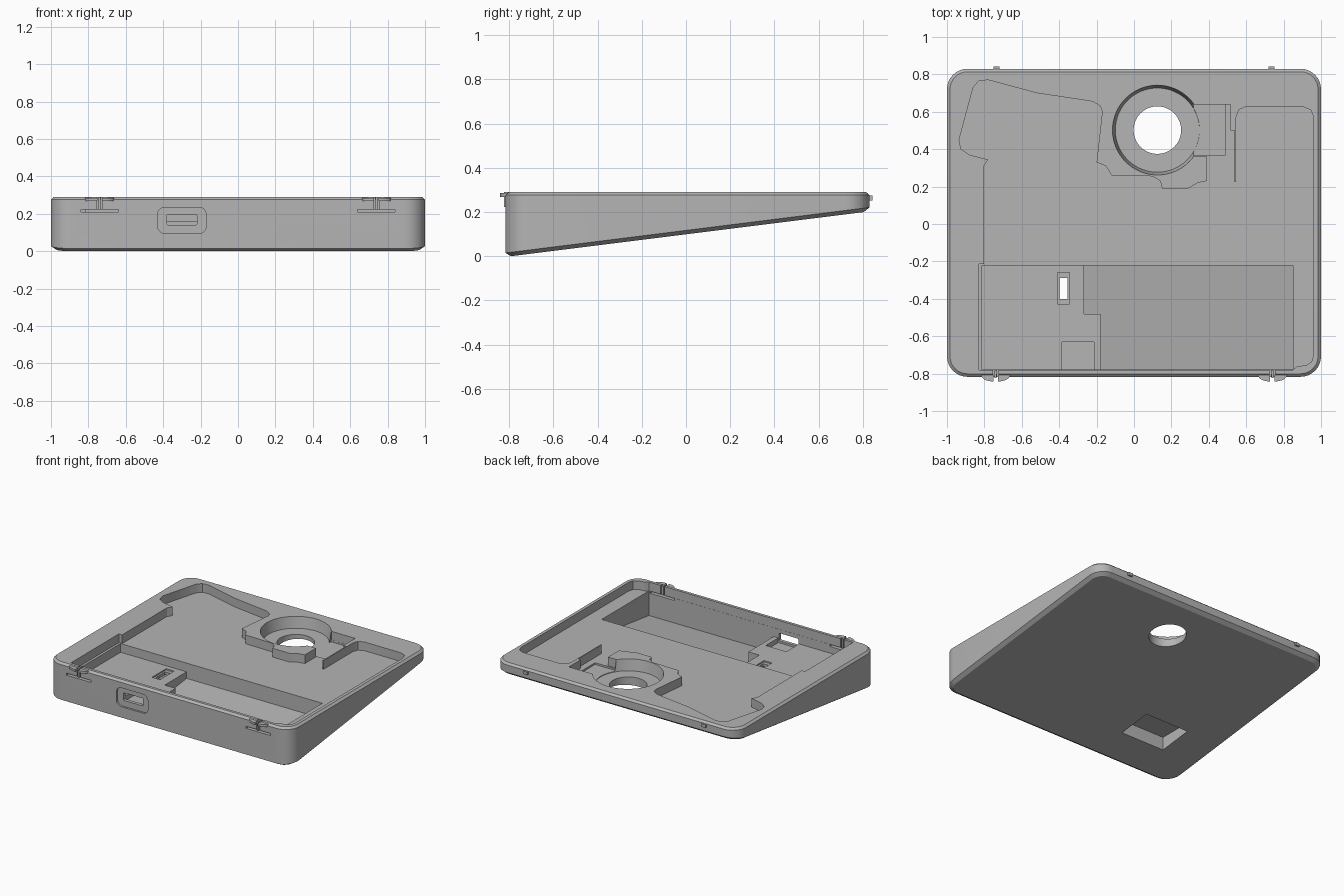
import bpy, bmesh, math

cube = bpy.data.objects.get("Cube")
if cube:
    bpy.data.objects.remove(cube, do_unlink=True)

grey = bpy.data.materials.new("matte_grey")
grey.use_nodes = True
GREY = (0.46, 0.46, 0.46, 1)
grey.diffuse_color = GREY
grey.node_tree.nodes["Principled BSDF"].inputs["Base Color"].default_value = GREY

TOP, FLOOR, ABOVE = 0.29, 0.225, 0.4


def underside(y):
    """Height of the sloping underside."""
    return 0.125 * (y + 0.79)


def loft(name, loops):
    """Closed solid through matching loops of 3D points."""
    bm = bmesh.new()
    rings = [[bm.verts.new(p) for p in loop] for loop in loops]
    n = len(rings[0])
    bm.faces.new(rings[0][::-1])
    bm.faces.new(rings[-1])
    for a, b in zip(rings, rings[1:]):
        for i in range(n):
            j = (i + 1) % n
            bm.faces.new((a[i], a[j], b[j], b[i]))
    bmesh.ops.recalc_face_normals(bm, faces=bm.faces)
    mesh = bpy.data.meshes.new(name)
    bm.to_mesh(mesh)
    bm.free()
    mesh.materials.append(grey)
    ob = bpy.data.objects.new(name, mesh)
    bpy.context.collection.objects.link(ob)
    return ob


def prism(name, pts, low, high):
    """Extrude a plan outline; low may be a function of y."""
    f = low if callable(low) else (lambda y: low)
    return loft(name, [[(x, y, f(y)) for x, y in pts], [(x, y, high) for x, y in pts]])


def rect(x0, x1, y0, y1):
    return [(x0, y0), (x1, y0), (x1, y1), (x0, y1)]


def rounded(x0, x1, y0, y1, r, steps=8):
    pts = []
    corners = [(x1 - r, y1 - r), (x0 + r, y1 - r), (x0 + r, y0 + r), (x1 - r, y0 + r)]
    for k, (cx, cy) in enumerate(corners):
        for i in range(steps + 1):
            a = math.pi / 2 * (k + i / steps)
            pts.append((cx + r * math.cos(a), cy + r * math.sin(a)))
    return pts


def circle(cx, cy, r, n=64):
    return [(cx + r * math.cos(2 * math.pi * i / n), cy + r * math.sin(2 * math.pi * i / n))
            for i in range(n)]


def cut(target, cutter):
    mod = target.modifiers.new("cut", 'BOOLEAN')
    mod.operation = 'DIFFERENCE'
    mod.solver = 'EXACT'
    mod.object = cutter
    bpy.context.view_layer.objects.active = target
    bpy.ops.object.modifier_apply(modifier=mod.name)
    bpy.data.objects.remove(cutter, do_unlink=True)


# Wedge body with chamfered rims
def body_loop(inset, height):
    pts = rounded(-1 + inset, 1 - inset, -0.817 + inset, 0.83 - inset, 0.11 - inset)
    return [(x, y, height(y)) for x, y in pts]


body = loft("wedge_tray", [
    body_loop(0.027, underside),
    body_loop(0, lambda y: underside(y) + 0.018),
    body_loop(0, lambda y: TOP - 0.014),
    body_loop(0.016, lambda y: TOP),
])

# Main pocket, with the raised land around the round seat left standing
pocket = [
    (-0.83, -0.78), (0.85, -0.78), (0.87, -0.762), (0.92, -0.755), (0.95, -0.735), (0.96, -0.7),
    (0.96, 0.57), (0.945, 0.61), (0.9, 0.628), (0.6, 0.628), (0.56, 0.61), (0.546, 0.57),
    (0.546, 0.225), (0.538, 0.225), (0.538, 0.5), (0.517, 0.5), (0.517, 0.64), (0.32, 0.64),
    (0.32, 0.36), (0.39, 0.36), (0.39, 0.23), (0.34, 0.22), (0.29, 0.19), (0.15, 0.19),
    (0.14, 0.23), (0.1, 0.255), (-0.12, 0.26), (-0.15, 0.31), (-0.2, 0.33), (-0.17, 0.6),
    (-0.18, 0.63), (-0.22, 0.655), (-0.52, 0.7), (-0.78, 0.77), (-0.83, 0.765), (-0.86, 0.73),
    (-0.935, 0.45), (-0.925, 0.4), (-0.88, 0.37), (-0.78, 0.345), (-0.803, 0.31),
    (-0.803, -0.215), (-0.83, -0.215),
]
cut(body, prism("pocket_cutter", pocket, FLOOR, ABOVE))

# Deep front bay around the raised connector shelf
bay = [(-0.178, -0.779), (0.85, -0.779), (0.85, -0.222), (-0.268, -0.222),
       (-0.268, -0.48), (-0.178, -0.48)]
cut(body, prism("bay_cutter", bay, lambda y: underside(y) + 0.04, ABOVE))
shelf = [(-0.812, -0.779), (-0.17, -0.779), (-0.17, -0.48), (-0.26, -0.48),
         (-0.26, -0.222), (-0.812, -0.222)]
cut(body, prism("shelf_cutter", shelf, 0.16, ABOVE))
cut(body, prism("connector_bed_cutter", rect(-0.385, -0.215, -0.778, -0.63), 0.125, ABOVE))

# Round seat, square side recess and through hole
cx, cy = 0.125, 0.502
cut(body, loft("seat_cutter", [
    [(x, y, 0.208) for x, y in circle(cx, cy, 0.225)],
    [(x, y, TOP) for x, y in circle(cx, cy, 0.24)],
    [(x, y, ABOVE) for x, y in circle(cx, cy, 0.24)],
]))
cut(body, prism("side_recess_cutter", rect(0.318, 0.49, 0.37, 0.639), 0.212, ABOVE))
cut(body, prism("hole_cutter", circle(cx, cy, 0.127), -0.1, ABOVE))

# Underside recess with a slot up through the shelf
cut(body, prism("under_recess_cutter", rect(-0.7, -0.34, -0.53, -0.275), -0.1, 0.13))
cut(body, prism("slot_rim_cutter", rect(-0.41, -0.344, -0.427, -0.26), 0.15, ABOVE))
cut(body, prism("slot_cutter", rect(-0.398, -0.356, -0.4, -0.288), 0, ABOVE))


# Connector opening in the front wall
def front_cutter(name, pts, y0, y1):
    return loft(name, [[(x, y, z) for x, z in pts] for y in (y0, y1)])


cut(body, front_cutter("port_rim_cutter", rounded(-0.43, -0.17, 0.095, 0.235, 0.04), -0.9, -0.803))
cut(body, front_cutter("port_cutter", rounded(-0.38, -0.22, 0.14, 0.197, 0.008, 3), -0.9, -0.77))

# Slots below the front clips
for side in (-1, 1):
    x = side * 0.74
    cut(body, front_cutter("clip_slot_cutter", rect(x - 0.1, x + 0.1, 0.209, 0.224), -0.9, -0.77))
    for edge in (-0.011, 0.011):
        cut(body, front_cutter("clip_slit_cutter",
                               rect(x + edge - 0.004, x + edge + 0.004, 0.215, ABOVE), -0.9, -0.77))

parts = [body]

# Front clips: split half-moon tabs with a stem; rear nubs
for side, label in ((-1, "right"), (1, "left")):
    x = side * 0.74
    for half in (-1, 1):
        arc = [(x + half * (0.012 + 0.065 * math.cos(a)), -0.808 - 0.034 * math.sin(a))
               for a in (math.pi / 2 * i / 8 for i in range(9))]
        parts.append(prism(f"{label}_clip_tab", arc + [(x + half * 0.012, -0.808)], 0.268, 0.285))
    parts.append(prism(f"{label}_clip_stem", rect(x - 0.006, x + 0.006, -0.823, -0.785), 0.222, TOP))
    nx = side * 0.735
    parts.append(prism(f"{label}_rear_nub", rect(nx - 0.017, nx + 0.017, 0.82, 0.843), 0.252, 0.274))

bpy.ops.object.select_all(action='DESELECT')
for ob in parts:
    ob.select_set(True)
bpy.context.view_layer.objects.active = body
bpy.ops.object.shade_smooth_by_angle(angle=math.radians(30))
